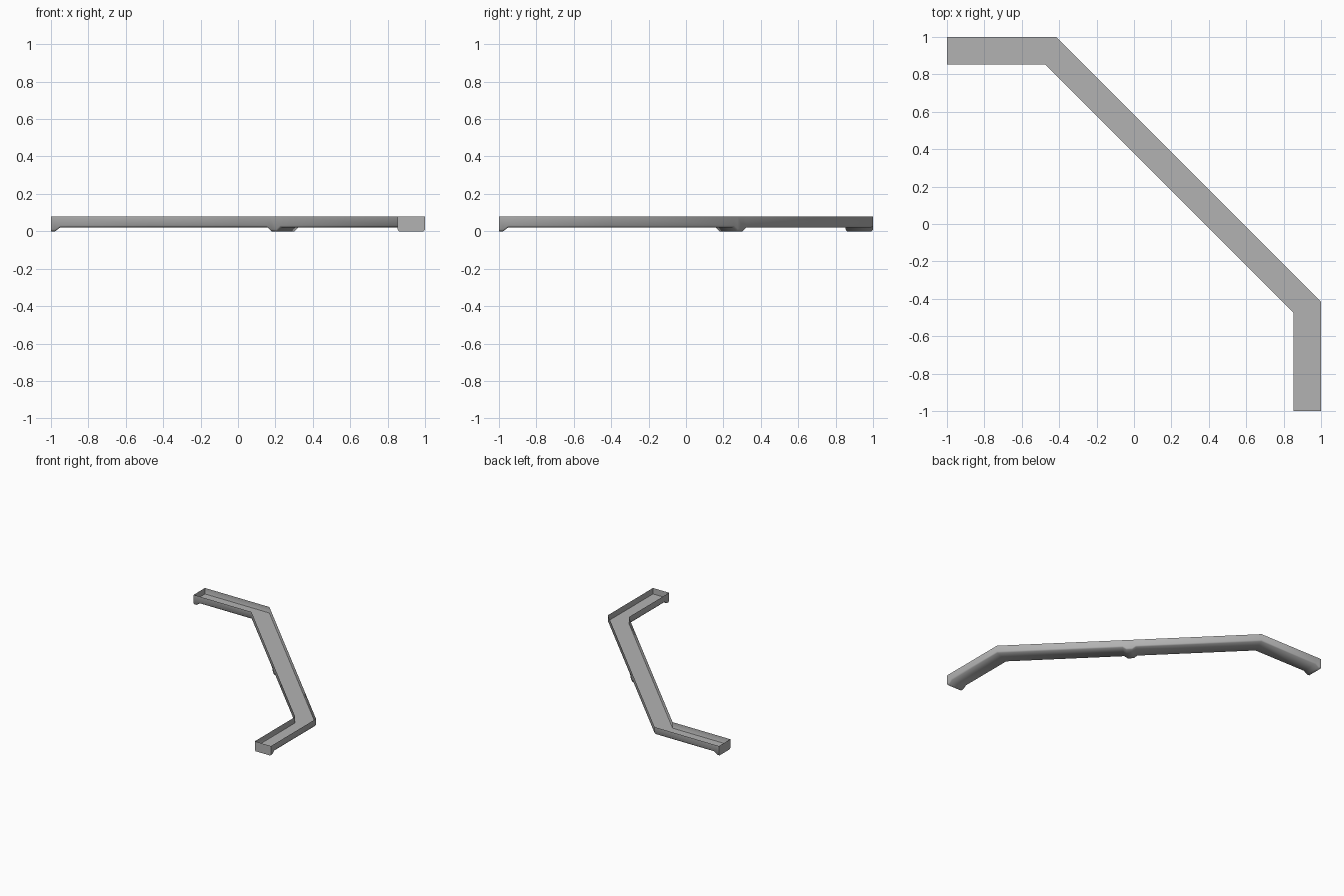
import bpy, bmesh
from math import radians
from mathutils import Vector

if "Cube" in bpy.data.objects:
    bpy.data.objects.remove(bpy.data.objects["Cube"])

TOP, BASE, CHAMFER_H, CHAMFER_W = 0.08, 0.021, 0.010, 0.008
FLOOR = BASE + CHAMFER_H
Y_IN, Y_OUT = 0.853, 1.0
SUM_IN, SUM_OUT = 0.378, 0.585      # x + y of the diagonal run's two sides

grey = bpy.data.materials.new("dark_grey")
grey.diffuse_color = (0.45, 0.45, 0.45, 1)
grey.use_nodes = True
grey.node_tree.nodes["Principled BSDF"].inputs["Base Color"].default_value = grey.diffuse_color


def diagonal(d):
    k = d / 2 ** 0.5
    return [Vector((s / 2 - k, s / 2 + k)) for s in (SUM_IN, SUM_OUT)]


def finish(bm, name):
    mesh = bpy.data.meshes.new(name)
    bm.to_mesh(mesh)
    bm.free()
    mesh.materials.append(grey)
    obj = bpy.data.objects.new(name, mesh)
    bpy.context.collection.objects.link(obj)
    return obj


# Stations along half of the channel: inner point, outer point, underside height
half = [(Vector((x, Y_IN)), Vector((x, Y_OUT)), z)
        for x, z in ((-1, 0), (-0.978, 0), (-0.95, BASE))]
half.append((Vector((SUM_IN - Y_IN, Y_IN)), Vector((SUM_OUT - Y_OUT, Y_OUT)), BASE))
half += [(*diagonal(d), z) for d, z in ((0.05, BASE), (0.022, 0))]

# Mirror across the x = y plane
stations = half + [(a.yx, b.yx, z) for a, b, z in reversed(half)]

# Open-topped channel with chamfered lower edges and dropped feet
bm = bmesh.new()
rings = []
for a, b, z in stations:
    w = (b - a).normalized() * CHAMFER_W
    section = ((a, TOP), (a, z + CHAMFER_H), (a + w, z),
               (b - w, z), (b, z + CHAMFER_H), (b, TOP))
    rings.append([bm.verts.new((p.x, p.y, h)) for p, h in section])
for r, s in zip(rings, rings[1:]):
    for i in range(5):
        bm.faces.new((r[i], s[i], s[i + 1], r[i + 1]))

# End walls
bm.faces.new(rings[0])
bm.faces.new(rings[-1][::-1])
bm.normal_update()
lowest = min(bm.faces, key=lambda f: f.calc_center_median().z)
if lowest.normal.z > 0:
    bmesh.ops.reverse_faces(bm, faces=bm.faces[:])
channel = finish(bm, "angled_channel")
bpy.context.view_layer.objects.active = channel
channel.select_set(True)
bpy.ops.object.shade_smooth_by_angle(angle=radians(60))

# Level floor inside the channel, bridging over the hollow feet
bm = bmesh.new()
pairs = [[bm.verts.new((p.x, p.y, FLOOR)) for p in stations[i][:2]]
         for i in (0, 3, 8, 11)]
for (a, b), (c, d) in zip(pairs, pairs[1:]):
    bm.faces.new((a, c, d, b))
finish(bm, "inner_floor")
